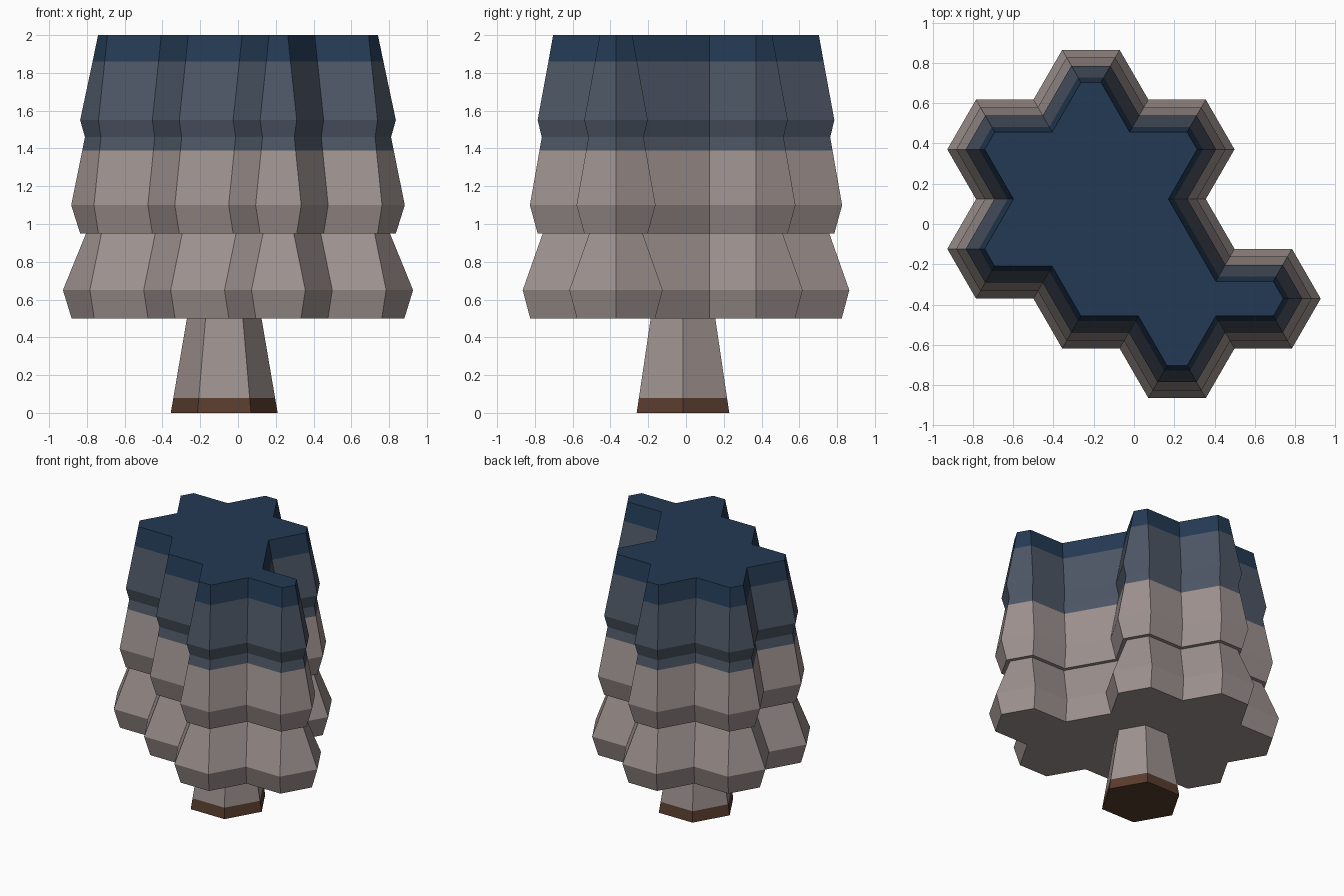
import bpy, bmesh
from math import radians, sqrt
from mathutils import Vector, Matrix

cube = bpy.data.objects.get("Cube")
if cube:
    bpy.data.objects.remove(cube)


def material(name, srgb):
    rgba = [(c / 255 / 12.92 if c < 11 else ((c / 255 + 0.055) / 1.055) ** 2.4) for c in srgb] + [1]
    m = bpy.data.materials.new(name)
    m.use_nodes = True
    m.diffuse_color = rgba
    m.node_tree.nodes["Principled BSDF"].inputs["Base Color"].default_value = rgba
    return m


grey = material("warm_grey", (158, 146, 143))
slate = material("slate_blue", (76, 86, 100))
navy = material("navy_blue", (36, 58, 84))
brown = material("dark_brown", (88, 60, 45))


def walk(start, side, turns):
    """Clockwise outline of equal sides; R and L turn by 60 degrees."""
    p, d, pts = Vector(start), Vector((side, 0)), [Vector(start)]
    for t in turns:
        p = p + d
        pts.append(p)
        d = Matrix.Rotation(radians(-60 if t == "R" else 60), 2) @ d
    return pts


def inset(pts, dist):
    """Move every side of the outline inwards by the same distance."""
    out = []
    for i, p in enumerate(pts):
        a = (p - pts[i - 1]).normalized()
        b = (pts[(i + 1) % len(pts)] - p).normalized()
        n1, n2 = Vector((a.y, -a.x)), Vector((b.y, -b.x))
        out.append(p + (n1 + n2) * dist / (1 + n1.dot(n2)))
    return out


def stack(name, outline, levels, mats, bands):
    """Loft insets of an outline through (z, inset) levels; bands are colour limits in z."""
    bm = bmesh.new()
    rings = [[bm.verts.new((p.x, p.y, z)) for p in inset(outline, d)] for z, d in levels]
    n = len(outline)
    for low, high in zip(rings, rings[1:]):
        for i in range(n):
            j = (i + 1) % n
            bm.faces.new((low[i], low[j], high[j], high[i]))
    bm.faces.new(rings[0])
    bm.faces.new(rings[-1])
    bmesh.ops.recalc_face_normals(bm, faces=bm.faces)
    for f in bm.faces:
        z = f.calc_center_median().z
        f.material_index = sum(z > b for b in bands)
    me = bpy.data.meshes.new(name)
    bm.to_mesh(me)
    bm.free()
    for m in mats:
        me.materials.append(m)
    ob = bpy.data.objects.new(name, me)
    bpy.context.collection.objects.link(ob)


# Foliage: the outline of a cluster of hexagonal cells
S = 0.2852
H = S * sqrt(3) / 2
cluster = walk((-1.25 * S, 3.5 * H), S, "RLRRLLRRRLRRLRLRRLRRL")
stack("lower_foliage", cluster, [(0.5, 0.04), (0.65, 0), (0.95, 0.106)], [grey], [])
stack("upper_foliage", cluster,
      [(0.95, 0.079), (1.1, 0.038), (1.39, 0.089), (1.46, 0.101),
       (1.55, 0.079), (1.86, 0.136), (2.0, 0.161)],
      [grey, slate, navy], [1.39, 1.86])

# Trunk: tapering hexagonal post with a dark foot
R = 0.283
hexagon = walk((-0.073 - R / 2, -0.016 + R * sqrt(3) / 2), R, "RRRRR")
stack("trunk", hexagon, [(0, 0), (0.08, 0.012), (0.5, 0.074)], [brown, grey], [0.08])
